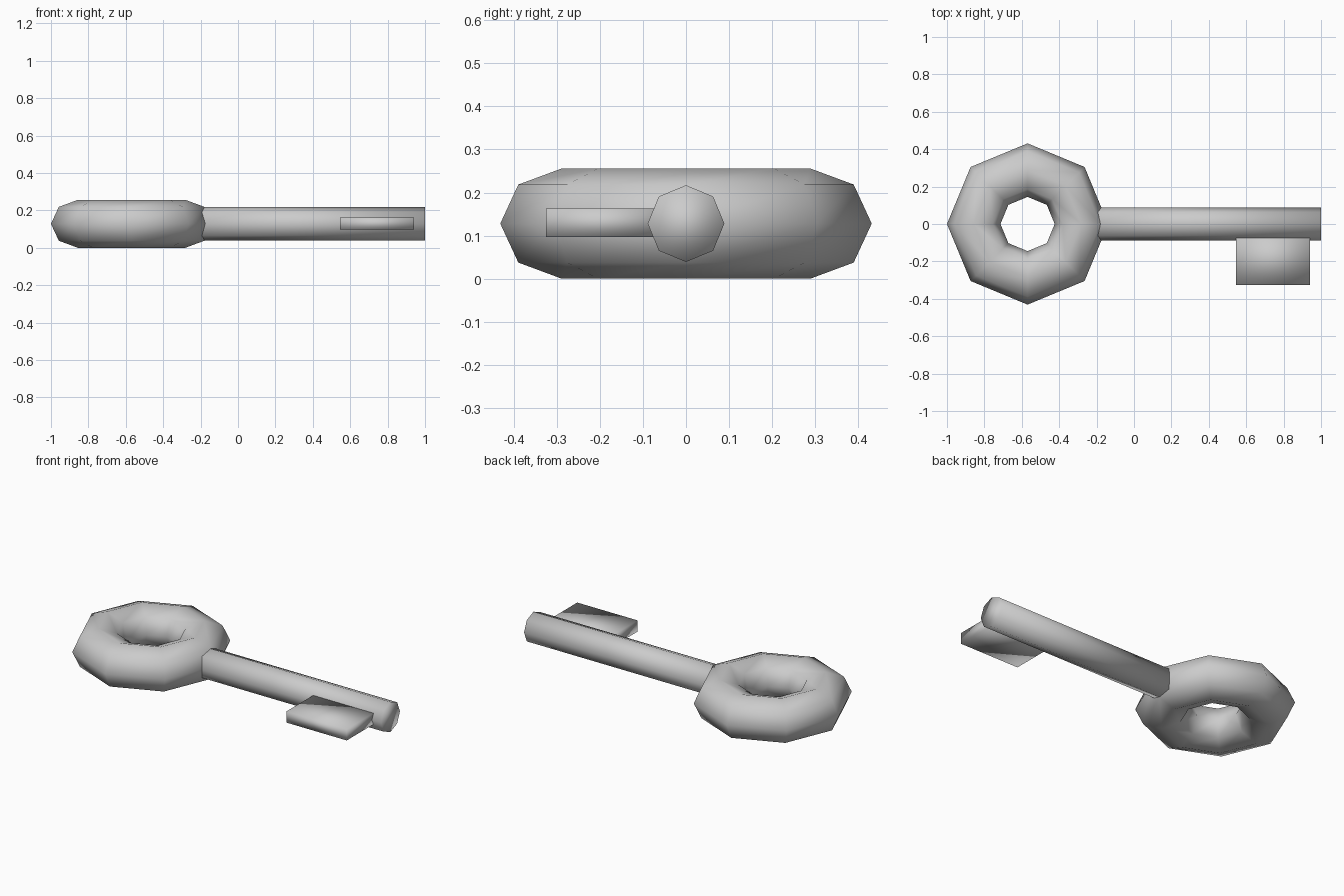
import bpy
from math import pi

if "Cube" in bpy.data.objects:
    bpy.data.objects.remove(bpy.data.objects["Cube"])

Z = 0.128  # mid height of the whole key


def finish(name, scale=None):
    ob = bpy.context.object
    ob.name = ob.data.name = name
    if scale:
        ob.scale = scale
    bpy.ops.object.transform_apply(location=False, rotation=True, scale=True)
    bpy.ops.object.shade_smooth()
    return ob


# Ring-shaped handle, slightly flattened, eight sides both ways
bpy.ops.mesh.primitive_torus_add(major_segments=8, minor_segments=8,
                                 major_radius=0.288, minor_radius=0.143,
                                 location=(-0.569, 0, Z))
finish("bow_ring", (1, 1, 0.128 / 0.143))

# Eight-sided shaft, starting inside the ring
start, end = -0.25, 1.0
bpy.ops.mesh.primitive_cylinder_add(vertices=8, radius=0.089, depth=end - start,
                                    location=((start + end) / 2, 0, Z),
                                    rotation=(0, pi / 2, 0))
finish("shaft")

# Flat bit, sunk into the shaft
bpy.ops.mesh.primitive_cube_add(size=1, location=(0.743, -0.1875, Z + 0.002))
finish("bit", (0.396, 0.275, 0.066))
